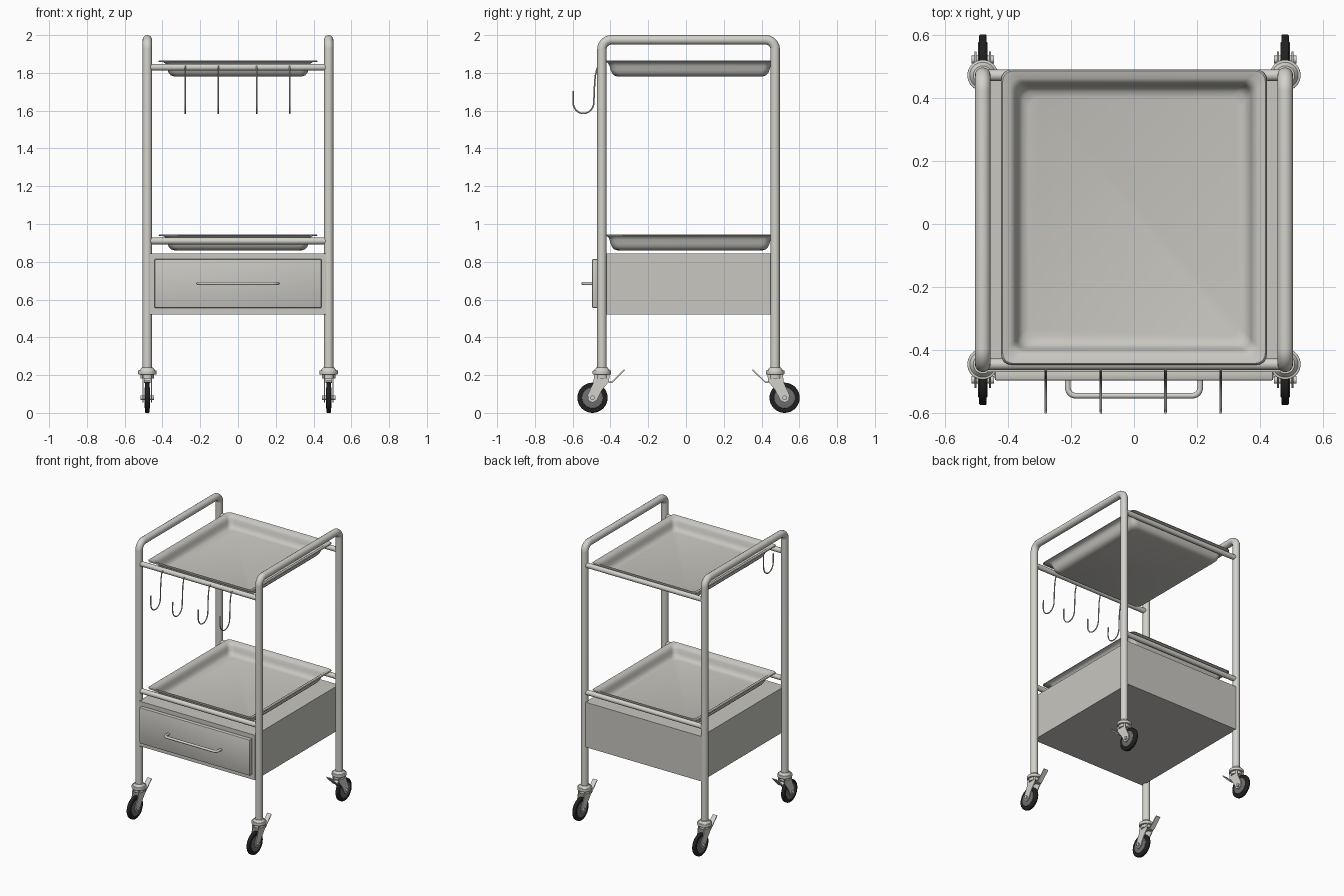
import bpy, bmesh, math
from mathutils import Vector

cube = bpy.data.objects.get("Cube")
if cube:
    bpy.data.objects.remove(cube, do_unlink=True)


def material(name, rgb, rough=0.5):
    m = bpy.data.materials.new(name)
    m.use_nodes = True
    m.diffuse_color = (*rgb, 1)
    node = m.node_tree.nodes["Principled BSDF"]
    node.inputs["Base Color"].default_value = (*rgb, 1)
    node.inputs["Roughness"].default_value = rough
    return m


FRAME = material("pale grey enamel", (0.65, 0.64, 0.59))
PANEL = material("warm grey steel", (0.58, 0.57, 0.53))
HUB = material("dark grey hub", (0.16, 0.16, 0.16))
RUBBER = material("black rubber", (0.015, 0.015, 0.015))


def finish(obj, mat, smooth=True):
    obj.data.materials.clear()
    obj.data.materials.append(mat)
    bpy.ops.object.select_all(action='DESELECT')
    obj.select_set(True)
    bpy.context.view_layer.objects.active = obj
    if smooth:
        bpy.ops.object.shade_smooth_by_angle(angle=math.radians(40))
    return obj


def from_bmesh(name, bm, mat, smooth=True):
    bmesh.ops.recalc_face_normals(bm, faces=bm.faces)
    me = bpy.data.meshes.new(name)
    bm.to_mesh(me)
    bm.free()
    obj = bpy.data.objects.new(name, me)
    bpy.context.collection.objects.link(obj)
    return finish(obj, mat, smooth)


def box(name, lo, hi, mat, bevel=0):
    lo, hi = Vector(lo), Vector(hi)
    bm = bmesh.new()
    bmesh.ops.create_cube(bm, size=1)
    for v in bm.verts:
        v.co = (lo + hi) / 2 + v.co * (hi - lo)
    if bevel:
        bmesh.ops.bevel(bm, geom=bm.edges[:], offset=bevel, segments=2, affect='EDGES', profile=0.5)
    return from_bmesh(name, bm, mat, bevel > 0)


def cylinder(name, centre, radius, depth, mat, axis='Z', top=None, bevel=0):
    bm = bmesh.new()
    bmesh.ops.create_cone(bm, cap_ends=True, segments=32, radius1=radius,
                          radius2=radius if top is None else top, depth=depth)
    if bevel:
        rims = [e for e in bm.edges if abs(e.verts[0].co.z - e.verts[1].co.z) < 1e-5]
        bmesh.ops.bevel(bm, geom=rims, offset=bevel, segments=3, affect='EDGES', profile=0.5)
    for v in bm.verts:
        if axis == 'X':
            v.co = (v.co.z, v.co.x, v.co.y)
        v.co += Vector(centre)
    return from_bmesh(name, bm, mat)


def fillet(points, radius, steps=8):
    """Round the inner corners of a polyline."""
    pts = [Vector(p) for p in points]
    out = [pts[0]]
    for a, b, c in zip(pts, pts[1:], pts[2:]):
        p, q = b + (a - b).normalized() * radius, b + (c - b).normalized() * radius
        angle = (a - b).angle(c - b)
        # circular arc between the two tangent points
        bis = ((a - b).normalized() + (c - b).normalized()).normalized()
        arc_r = radius * math.tan(angle / 2)
        centre = b + bis * (radius / math.cos(angle / 2))
        for i in range(steps + 1):
            d = (p - centre).lerp(q - centre, i / steps)
            out.append(centre + d.normalized() * arc_r)
    return out + [pts[-1]]


def tube(name, points, radius, mat, sides=4):
    cu = bpy.data.curves.new(name, 'CURVE')
    cu.dimensions = '3D'
    cu.bevel_depth = radius
    cu.bevel_resolution = sides
    cu.use_fill_caps = True
    sp = cu.splines.new('POLY')
    sp.points.add(len(points) - 1)
    for sp_pt, p in zip(sp.points, points):
        sp_pt.co = (*p, 1)
    obj = bpy.data.objects.new(name, cu)
    bpy.context.collection.objects.link(obj)
    bpy.ops.object.select_all(action='DESELECT')
    obj.select_set(True)
    bpy.context.view_layer.objects.active = obj
    bpy.ops.object.convert(target='MESH')
    return finish(bpy.context.view_layer.objects.active, mat)


POST_X, FRONT_Y, BACK_Y = 0.48, -0.445, 0.472
MID_Y = (FRONT_Y + BACK_Y) / 2


def tray(name, rim_z):
    """Pressed tray: stacked rounded rectangles, then a thin shell."""
    profile = [(0, -0.004), (0.004, 0), (0.026, -0.005), (0.036, -0.012), (0.043, -0.026),
               (0.048, -0.046), (0.055, -0.063), (0.066, -0.075), (0.085, -0.081)]
    bm = bmesh.new()
    loops = []
    for inset, dz in profile:
        hx, hy = 0.42 - inset, 0.467 - inset
        r = 0.03 + 0.1 * inset
        loop = []
        for k, (sx, sy) in enumerate([(1, 1), (-1, 1), (-1, -1), (1, -1)]):
            for i in range(7):
                a = math.pi / 2 * (k + i / 6)
                loop.append(bm.verts.new((sx * (hx - r) + r * math.cos(a),
                                          MID_Y + 0.008 + sy * (hy - r) + r * math.sin(a),
                                          rim_z + dz)))
        loops.append(loop)
    n = len(loops[0])
    for a, b in zip(loops, loops[1:]):
        for i in range(n):
            j = (i + 1) % n
            bm.faces.new((a[i], a[j], b[j], b[i]))
    bm.faces.new(loops[-1])
    obj = from_bmesh(name, bm, PANEL)
    mod = obj.modifiers.new("thickness", 'SOLIDIFY')
    mod.thickness = 0.004
    mod.offset = 0


# Tubular side frames
for side, sx in (("left", 1), ("right", -1)):
    x = sx * POST_X
    path = fillet([(x, FRONT_Y, 0.22), (x, FRONT_Y, 1.975), (x, BACK_Y, 1.975), (x, BACK_Y, 0.22)], 0.05)
    tube(side + "_frame", path, 0.025, FRAME, 6)

# Trays and the cross bars carrying them
for level, bar_z, rim_z in (("upper", 1.83, 1.863), ("lower", 0.91, 0.943)):
    tray(level + "_tray", rim_z)
    for end, y in (("front", FRONT_Y), ("back", BACK_Y)):
        tube(f"{level}_{end}_bar", [(-0.462, y, bar_z), (0.462, y, bar_z)], 0.018, FRAME, 5)

# Drawer cabinet, drawer front and pull handle
box("cabinet", (-0.465, -0.469, 0.52), (0.465, 0.49, 0.845), PANEL)
box("drawer_front", (-0.442, -0.497, 0.555), (0.442, -0.465, 0.815), PANEL, 0.006)
tube("drawer_handle", fillet([(-0.21, -0.49, 0.685), (-0.21, -0.545, 0.685),
                              (0.21, -0.545, 0.685), (0.21, -0.49, 0.685)], 0.025), 0.009, FRAME)

# Hanging hooks on the upper front bar
for i, x in enumerate((-0.28, -0.105, 0.1, 0.275)):
    path = [(x, -0.462, 1.838), (x, -0.472, 1.82), (x, -0.481, 1.78), (x, -0.485, 1.72)]
    for k in range(13):
        a = math.pi * k / 12
        path.append((x, -0.543 + 0.055 * math.cos(a), 1.645 - 0.06 * math.sin(a)))
    path.append((x, -0.597, 1.705))
    tube(f"hook_{i + 1}", path, 0.004, FRAME, 2)


def caster(name, x, y, out):
    """Swivel caster; out is the direction the wheel trails towards."""
    def at(u, z, dx=0):
        return (x + dx, y + out * u, z)

    axle = at(0.05, 0.08)
    cylinder(name + "_collar", at(0, 0.214), 0.049, 0.022, FRAME, bevel=0.004)
    cylinder(name + "_socket", at(0, 0.232), 0.042, 0.016, FRAME, top=0.03)
    cylinder(name + "_swivel", at(0, 0.195), 0.036, 0.024, FRAME)
    cylinder(name + "_tyre", axle, 0.08, 0.024, RUBBER, 'X', bevel=0.006)
    cylinder(name + "_hub", axle, 0.056, 0.029, HUB, 'X', bevel=0.003)
    cylinder(name + "_axle", axle, 0.012, 0.07, FRAME, 'X')

    # Fork cheeks either side of the wheel
    outline = [(-0.042, 0.205), (0.04, 0.205), (0.046, 0.16), (0.076, 0.095), (0.072, 0.065),
               (0.05, 0.054), (0.028, 0.066), (0.0, 0.12), (-0.036, 0.165)]
    for tag, dx in (("left", 0.023), ("right", -0.023)):
        bm = bmesh.new()
        face = bm.faces.new([bm.verts.new(at(u, z, dx - 0.003)) for u, z in outline])
        new = bmesh.ops.extrude_face_region(bm, geom=[face])["geom"]
        bmesh.ops.translate(bm, vec=(0.006, 0, 0), verts=[v for v in new if isinstance(v, bmesh.types.BMVert)])
        from_bmesh(f"{name}_{tag}_cheek", bm, FRAME)

    # Brake pedal rising away from the wheel
    strip = [(-0.02, 0.163), (-0.052, 0.157), (-0.122, 0.226), (-0.118, 0.231), (-0.05, 0.165), (-0.02, 0.171)]
    bm = bmesh.new()
    face = bm.faces.new([bm.verts.new(at(u, z, -0.017)) for u, z in strip])
    new = bmesh.ops.extrude_face_region(bm, geom=[face])["geom"]
    bmesh.ops.translate(bm, vec=(0.034, 0, 0), verts=[v for v in new if isinstance(v, bmesh.types.BMVert)])
    from_bmesh(name + "_brake_pedal", bm, FRAME)


# Four casters
for side, sx in (("left", 1), ("right", -1)):
    caster(f"front_{side}_caster", sx * POST_X, FRONT_Y, -1)
    caster(f"back_{side}_caster", sx * POST_X, BACK_Y, 1)
